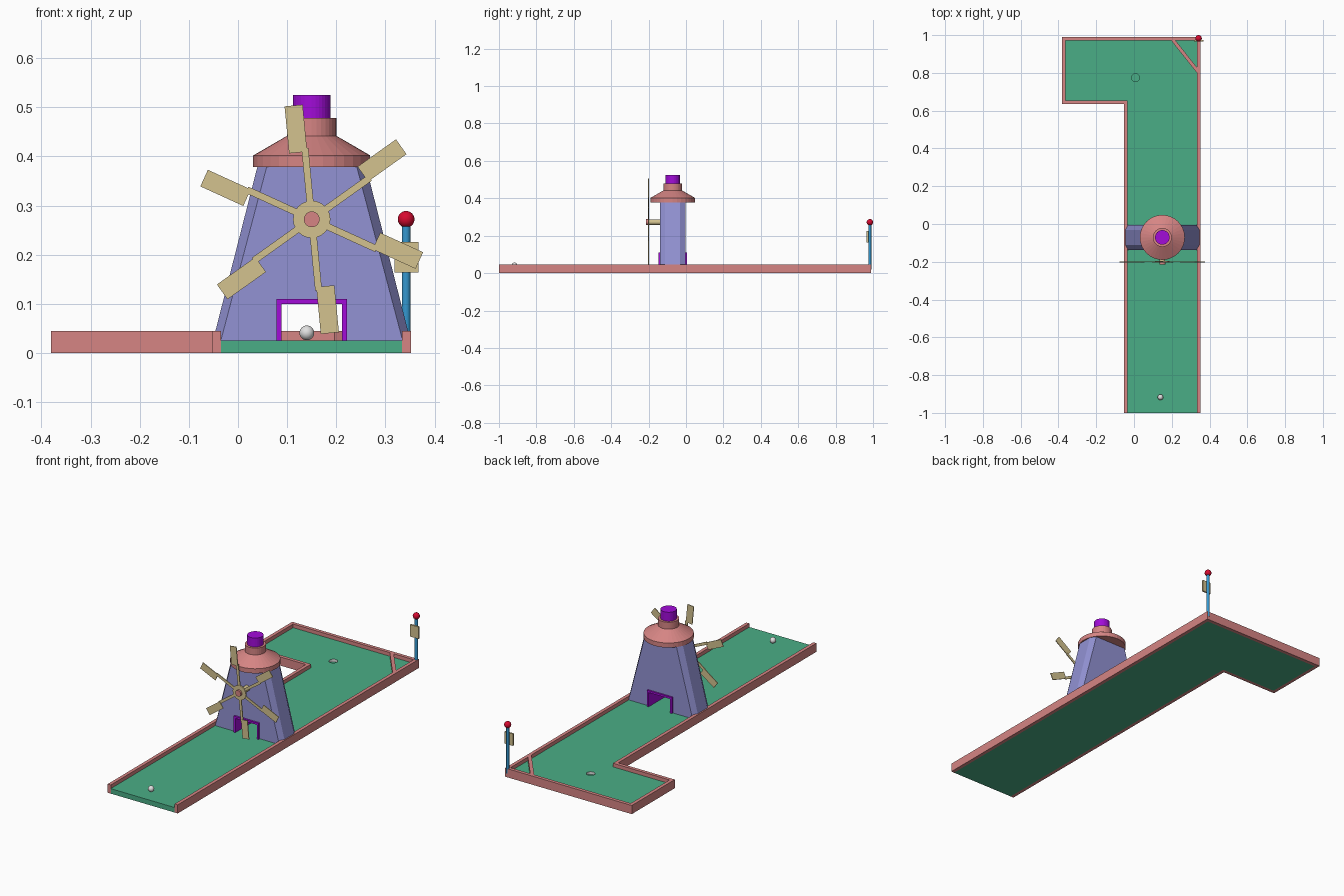
import bpy, bmesh, math
from mathutils import Matrix, Vector

if "Cube" in bpy.data.objects:
    bpy.data.objects.remove(bpy.data.objects["Cube"])


def mat(name, r, g, b):
    lin = [(c / 255 / 12.92) if c < 11 else ((c / 255 + 0.055) / 1.055) ** 2.4 for c in (r, g, b)]
    m = bpy.data.materials.new(name)
    m.diffuse_color = (*lin, 1)
    m.use_nodes = True
    m.node_tree.nodes["Principled BSDF"].inputs["Base Color"].default_value = m.diffuse_color
    return m


GREEN = mat("turf green", 74, 174, 134)
PINK = mat("brick pink", 214, 133, 132)
LILAC = mat("lilac", 146, 146, 211)
PURPLE = mat("purple", 162, 12, 217)
TAN = mat("wood tan", 211, 194, 143)
BLUE = mat("pole blue", 52, 152, 208)
RED = mat("red", 215, 10, 48)
WHITE = mat("ball white", 225, 225, 225)


def finish(name, bm, *mats):
    bmesh.ops.recalc_face_normals(bm, faces=bm.faces)
    me = bpy.data.meshes.new(name)
    bm.to_mesh(me)
    bm.free()
    for m in mats:
        me.materials.append(m)
    ob = bpy.data.objects.new(name, me)
    bpy.context.collection.objects.link(ob)
    return ob


def loft(name, rings, *mats):
    """Skin between rings of equal point count, capped at both ends."""
    bm = bmesh.new()
    loops = [[bm.verts.new(p) for p in ring] for ring in rings]
    n = len(loops[0])
    for a, b in zip(loops, loops[1:]):
        for i in range(n):
            j = (i + 1) % n
            bm.faces.new((a[i], a[j], b[j], b[i]))
    bm.faces.new(loops[0])
    bm.faces.new(loops[-1])
    return finish(name, bm, *mats)


def slab(name, pts, z0, z1, m):
    return loft(name, [[(x, y, z) for x, y in pts] for z in (z0, z1)], m)


def front_slab(name, pts, y0, y1, m):
    return loft(name, [[(x, y, z) for x, z in pts] for y in (y0, y1)], m)


def turned(name, profile, centre, mats, n=32, along_y=False):
    """Stack of circles (radius, height) around z, or around -y."""
    rings = []
    for r, h in profile:
        ring = []
        for i in range(n):
            a = math.tau * i / n
            c, s = r * math.cos(a), r * math.sin(a)
            ring.append(Vector(centre) + (Vector((c, h, s)) if along_y else Vector((c, s, h))))
        rings.append(ring)
    return loft(name, rings, *mats)


def sphere(name, centre, r, m):
    bm = bmesh.new()
    bmesh.ops.create_uvsphere(bm, u_segments=24, v_segments=14, radius=r,
                              matrix=Matrix.Translation(centre))
    for f in bm.faces:
        f.smooth = True
    return finish(name, bm, m)


def box_pts(x0, x1, y0, y1):
    return [(x0, y0), (x1, y0), (x1, y1), (x0, y1)]


def cut(ob, cutter):
    cutter.hide_render = True
    cutter.hide_viewport = True
    mod = ob.modifiers.new("cut", "BOOLEAN")
    mod.operation = "DIFFERENCE"
    mod.solver = "EXACT"
    mod.object = cutter


# Course: turf floor and the border wall, open at the tee end
outer = [(0.352, -1), (0.352, 0.99), (-0.38, 0.99), (-0.38, 0.635), (-0.053, 0.635), (-0.053, -1)]
inner = [(0.334, -1), (0.334, 0.972), (-0.362, 0.972), (-0.362, 0.653), (-0.035, 0.653), (-0.035, -1)]
floor = slab("turf_floor", inner, 0, 0.026, GREEN)
slab("border_wall", outer + inner[::-1], 0, 0.045, PINK)
slab("corner_bumper", [(0.194, 0.975), (0.217, 0.975), (0.337, 0.824), (0.337, 0.795)],
     0.02, 0.045, PINK)

# Cup sunk into the turf, with a pale side wall
cup = turned("cup_cutter", [(0.021, 0.012), (0.021, 0.05)], (0.008, 0.775, 0), (GREEN, WHITE), 24)
floor.data.materials.append(WHITE)
for f in cup.data.polygons:
    f.material_index = 1 if abs(f.normal.z) < 0.5 else 0
cut(floor, cup)

# Ball on the tee
sphere("ball", (0.14, -0.917, 0.041), 0.015, WHITE)

# Windmill tower: tapering slab with chamfered corners and a tunnel
CX, CY = 0.15, -0.071


def tower_ring(out, flat, z):
    quarter = [(out, -0.04), (out, 0.04), (flat, 0.067), (-flat, 0.067)]
    return [(CX + s * x, CY + s * y, z) for s in (1, -1) for x, y in quarter]


tower = loft("tower", [tower_ring(0.201, 0.185, 0.025), tower_ring(0.109, 0.09, 0.385)], LILAC)
cut(tower, front_slab("tunnel_cutter", box_pts(0.083, 0.218, 0, 0.105), -0.3, 0.2, LILAC))

# Tunnel lining that stands proud at both ends
front_slab("tunnel_frame",
           [(0.078, 0.026), (0.078, 0.11), (0.222, 0.11), (0.222, 0.026),
            (0.212, 0.026), (0.212, 0.1), (0.088, 0.1), (0.088, 0.026)],
           -0.148, 0.005, PURPLE)

# Roof and chimney cap
turned("roof", [(0.119, 0.378), (0.119, 0.402), (0.05, 0.442), (0.05, 0.478)], (CX, CY, 0), (PINK,))
turned("roof_cap", [(0.0385, 0.47), (0.0385, 0.525)], (CX, CY, 0), (PURPLE,))

# Sail axle, hub and pink axle tip
HUB = (CX, 0, 0.272)
turned("axle", [(0.015, -0.208), (0.015, -0.13)], HUB, (TAN,), 24, True)
turned("hub", [(0.038, -0.204), (0.038, -0.197)], HUB, (TAN,), 24, True)
turned("axle_tip", [(0.016, -0.214), (0.016, -0.203)], HUB, (PINK,), 24, True)


# Six sails: a thin arm with an offset paddle
def rotated(pts, a):
    return [(HUB[0] + u * math.cos(a) - v * math.sin(a),
             HUB[2] + u * math.sin(a) + v * math.cos(a)) for u, v in pts]


for i in range(6):
    a = math.radians(35.5 + 60 * i)
    front_slab(f"sail_arm_{i + 1}", rotated(box_pts(0.03, 0.145, -0.007, 0.007), a),
               -0.202, -0.198, TAN)
    front_slab(f"sail_paddle_{i + 1}", rotated(box_pts(0.138, 0.234, -0.004, 0.033), a),
               -0.203, -0.199, TAN)

# Marker pole with sign plate and red knob in the far corner
turned("marker_pole", [(0.0085, 0.02), (0.0085, 0.262)], (0.342, 0.983, 0), (BLUE,), 20)
sphere("pole_knob", (0.342, 0.983, 0.272), 0.017, RED)
front_slab("sign_plate", box_pts(0.318, 0.367, 0.164, 0.226), 0.966, 0.975, TAN)
